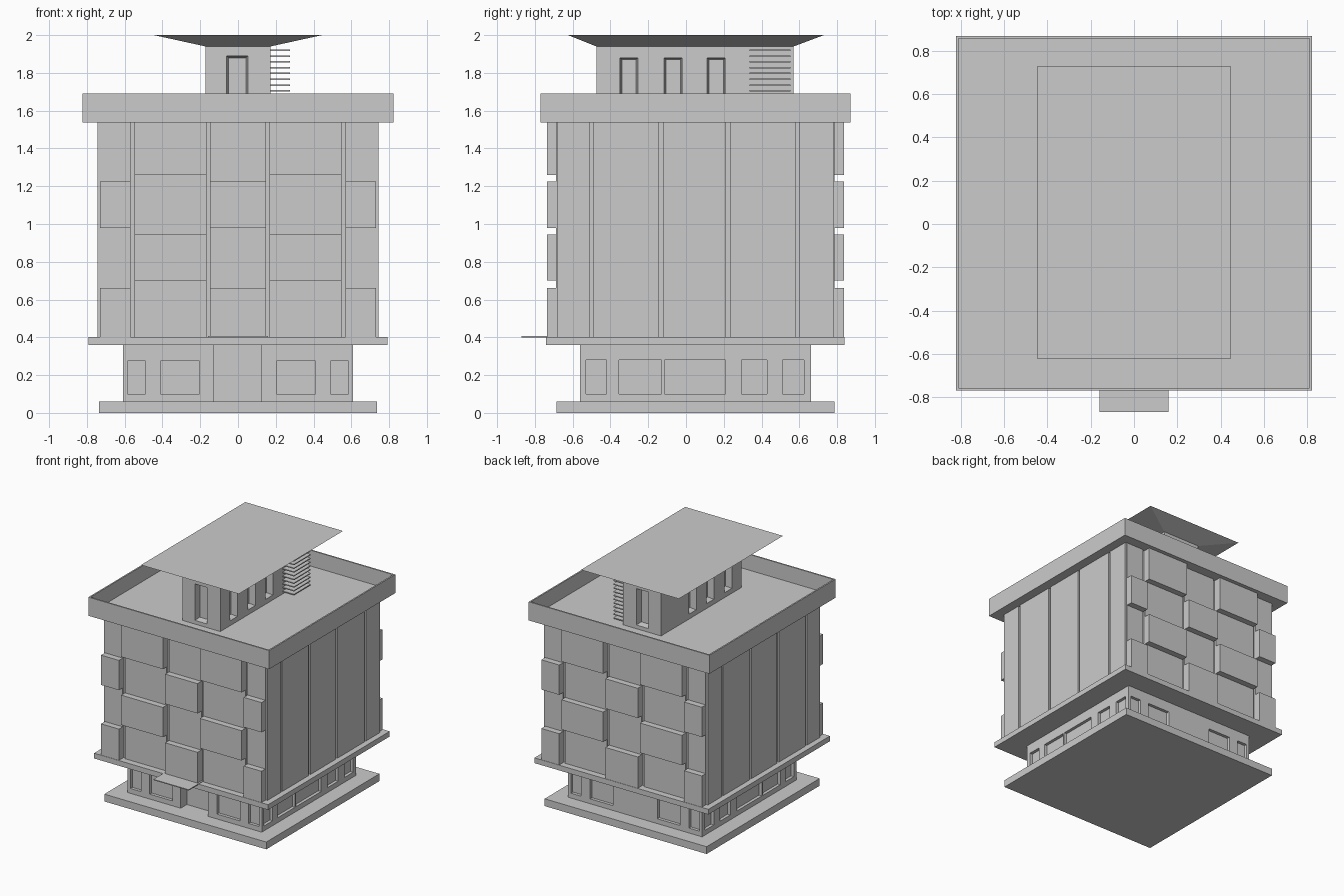
import bpy
import bmesh

cube = bpy.data.objects.get("Cube")
if cube:
    bpy.data.objects.remove(cube, do_unlink=True)

CY = 0.05          # centre of the building in depth
DECK = 1.56        # level of the open roof

grey = bpy.data.materials.new("plain_grey")
grey.use_nodes = True
grey.diffuse_color = (0.6, 0.6, 0.6, 1)
grey.node_tree.nodes["Principled BSDF"].inputs["Base Color"].default_value = (0.6, 0.6, 0.6, 1)


def add_solid(bm, near, far):
    """Join two matching four-point loops into a closed solid."""
    a = [bm.verts.new(p) for p in near]
    b = [bm.verts.new(p) for p in far]
    bm.faces.new(a)
    bm.faces.new(b)
    for i in range(4):
        j = (i + 1) % 4
        bm.faces.new((a[i], a[j], b[j], b[i]))


def loop(x0, x1, y0, y1, z):
    return [(x0, y0, z), (x1, y0, z), (x1, y1, z), (x0, y1, z)]


def add_box(bm, x0, x1, y0, y1, z0, z1):
    add_solid(bm, loop(x0, x1, y0, y1, z0), loop(x0, x1, y0, y1, z1))


def finish(name, bm):
    bmesh.ops.recalc_face_normals(bm, faces=bm.faces)
    mesh = bpy.data.meshes.new(name)
    bm.to_mesh(mesh)
    bm.free()
    mesh.materials.append(grey)
    obj = bpy.data.objects.new(name, mesh)
    bpy.context.collection.objects.link(obj)
    return obj


def box(name, *size):
    bm = bmesh.new()
    add_box(bm, *size)
    return finish(name, bm)


def slab(name, hx, hy, z0, z1):
    return box(name, -hx, hx, CY - hy, CY + hy, z0, z1)


def add_opening(bm, axis, wall, side, u0, u1, z0, z1, depth, taper=0):
    """Cutter for a recess in the wall at the given x or y, facing side."""
    def ring(offset, t):
        w = wall + side * offset
        pts = [(u0 + t, z0 + t), (u1 - t, z0 + t), (u1 - t, z1 - t), (u0 + t, z1 - t)]
        return [(w, u, z) if axis == "x" else (u, w, z) for u, z in pts]
    add_solid(bm, ring(0.002, 0), ring(-depth, taper))


def carve(obj, bm):
    cutter = finish(obj.name + "_cutter", bm)
    cutter.hide_render = True
    mod = obj.modifiers.new("recesses", "BOOLEAN")
    mod.operation = "DIFFERENCE"
    mod.solver = "EXACT"
    mod.object = cutter
    bpy.context.view_layer.objects.active = obj
    bpy.ops.object.modifier_apply(modifier=mod.name)
    bpy.data.objects.remove(cutter, do_unlink=True)


# Base slab and set-back ground floor with recessed windows
slab("base_slab", 0.737, 0.735, 0, 0.06)
ground = slab("ground_floor", 0.61, 0.612, 0.06, 0.36)
cut = bmesh.new()
for side in (-1, 1):
    for u0, u1 in ((-0.585, -0.49), (-0.41, -0.203), (0.203, 0.41), (0.49, 0.585)):
        add_opening(cut, "y", CY + side * 0.612, side, u0, u1, 0.1, 0.275, 0.025)
    for u0, u1 in ((-0.53, -0.42), (-0.355, -0.13), (-0.115, 0.21), (0.295, 0.43), (0.51, 0.625)):
        add_opening(cut, "x", side * 0.61, side, u0, u1, 0.1, 0.28, 0.025)
add_opening(cut, "y", CY - 0.612, -1, -0.128, 0.122, 0.06, 0.36, 0.08)
carve(ground, cut)

# Ledge and entrance canopy
slab("ledge", 0.792, 0.79, 0.36, 0.403)
box("entrance_canopy", -0.16, 0.16, -0.87, -0.68, 0.4, 0.407)

# Upper storeys: core with side cladding separated by narrow grooves
slab("core", 0.73, 0.722, 0.4, DECK)
bm = bmesh.new()
for u0, u1 in ((-0.68, -0.508), (-0.49, -0.145), (-0.12, 0.21), (0.232, 0.58), (0.597, 0.78)):
    for side in (-1, 1):
        x0, x1 = sorted((side * 0.72, side * 0.745))
        add_box(bm, x0, x1, u0, u1, 0.4, 1.54)
finish("side_cladding", bm)

# Front and back: flat cladding with projecting bays in a chequer pattern
flat, bays = bmesh.new(), bmesh.new()
columns = ((-0.73, -0.568), (-0.548, -0.168), (-0.147, 0.147), (0.168, 0.548), (0.568, 0.73))
rows = ((0.4, 0.66), (0.7, 0.945), (0.98, 1.225), (1.26, 1.54))
for side in (-1, 1):
    for c, (x0, x1) in enumerate(columns):
        y0, y1 = sorted((CY + side * 0.71, CY + side * 0.737))
        add_box(flat, x0, x1, y0, y1, 0.4, 1.54)
        y0, y1 = sorted((CY + side * 0.715, CY + side * 0.787))
        for z0, z1 in rows[c % 2::2]:
            add_box(bays, x0, x1, y0, y1, z0, z1)
finish("flat_cladding", flat)
finish("projecting_bays", bays)

# Roof tray: overhanging parapet around a lowered deck
parapet = slab("parapet", 0.822, 0.82, 1.537, 1.69)
cut = bmesh.new()
add_box(cut, -0.81, 0.81, CY - 0.808, CY + 0.808, DECK, 1.8)
carve(parapet, cut)

# Penthouse with tapered door and window recesses
house = box("penthouse", -0.172, 0.172, -0.475, 0.57, DECK - 0.01, 1.94)
cut = bmesh.new()
for side, wall in ((-1, -0.475), (1, 0.57)):
    add_opening(cut, "y", wall, side, -0.06, 0.053, 1.59, 1.89, 0.05, 0.01)
for side in (-1, 1):
    for u in (-0.302, -0.068, 0.16):
        add_opening(cut, "x", side * 0.172, side, u - 0.048, u + 0.048, 1.6, 1.88, 0.05, 0.01)
carve(house, cut)

# Flared flat roof
bm = bmesh.new()
add_solid(bm, loop(-0.172, 0.172, -0.475, 0.57, 1.94), loop(-0.445, 0.445, -0.625, 0.73, 2))
finish("flared_roof", bm)

# Stack of thin slats beside the penthouse
bm = bmesh.new()
for i in range(12):
    z = 1.92 - i * 0.0308
    add_box(bm, 0.17, 0.275, 0.335, 0.552, z - 0.004, z + 0.004)
finish("side_slats", bm)
